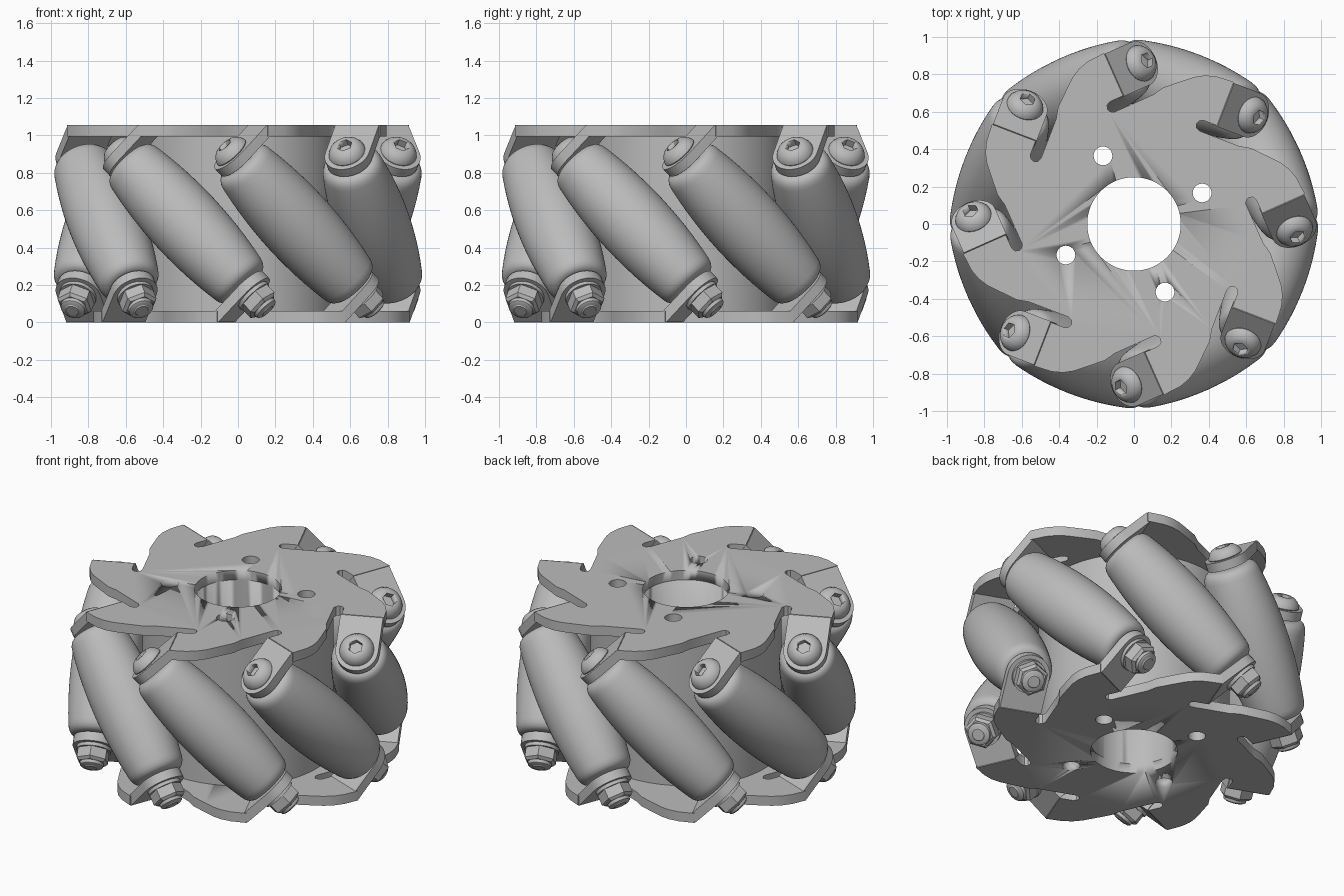
import bpy, bmesh
from math import cos, sin, pi, radians
from mathutils import Matrix

if "Cube" in bpy.data.objects:
    bpy.data.objects.remove(bpy.data.objects["Cube"])

HEIGHT = 1.055          # overall wheel height
MID = HEIGHT / 2
COUNT = 8               # rollers
STEP = 2 * pi / COUNT
START = radians(24)     # turn of the first roller station
PITCH = 0.77            # radius of the roller centres
SHEET = 0.06            # plate thickness

grey = bpy.data.materials.new("light_grey_metal")
grey.use_nodes = True
grey.diffuse_color = (0.5, 0.5, 0.5, 1)
grey.node_tree.nodes["Principled BSDF"].inputs["Base Color"].default_value = (0.5, 0.5, 0.5, 1)


def finish(name, bm, smooth=True):
    bmesh.ops.recalc_face_normals(bm, faces=bm.faces)
    mesh = bpy.data.meshes.new(name)
    bm.to_mesh(mesh)
    bm.free()
    mesh.materials.append(grey)
    obj = bpy.data.objects.new(name, mesh)
    bpy.context.collection.objects.link(obj)
    if smooth:
        activate(obj)
        bpy.ops.object.shade_smooth_by_angle(angle=radians(35))
    return obj


def activate(obj):
    bpy.ops.object.select_all(action="DESELECT")
    obj.select_set(True)
    bpy.context.view_layer.objects.active = obj


def lathe(name, profile, sides=48):
    """Closed solid from (radius, height) points, capped at both ends."""
    bm = bmesh.new()
    rings = [[bm.verts.new((r * cos(2 * pi * i / sides), r * sin(2 * pi * i / sides), z))
              for i in range(sides)] for r, z in profile]
    for low, high in zip(rings, rings[1:]):
        for i in range(sides):
            j = (i + 1) % sides
            bm.faces.new((low[i], low[j], high[j], high[i]))
    bm.faces.new(rings[0])
    bm.faces.new(rings[-1])
    return finish(name, bm)


def slab(name, outline, z0, z1):
    """Flat sheet extruded from an outline."""
    bm = bmesh.new()
    face = bm.faces.new([bm.verts.new((x, y, z0)) for x, y in outline])
    top = bmesh.ops.extrude_face_region(bm, geom=[face])["geom"]
    verts = [g for g in top if isinstance(g, bmesh.types.BMVert)]
    bmesh.ops.translate(bm, verts=verts, vec=(0, 0, z1 - z0))
    return finish(name, bm)


def cut(obj, cutter):
    cutter.hide_render = True
    mod = obj.modifiers.new("cut", "BOOLEAN")
    mod.operation = "DIFFERENCE"
    mod.solver = "EXACT"
    mod.object = cutter
    activate(obj)
    bpy.ops.object.modifier_apply(modifier=mod.name)
    bpy.data.objects.remove(cutter)


def drill(obj):
    """Axle bore and four mounting holes."""
    cut(obj, lathe("bore_cutter", [(0.25, -1), (0.25, 1)], 64))
    for k in range(4):
        hole = lathe("hole_cutter", [(0.05, -1), (0.05, 1)], 32)
        hole.matrix_world = Matrix.Translation((0.4 * cos(radians(24.5 + 90 * k)),
                                                0.4 * sin(radians(24.5 + 90 * k)), 0))
        bpy.context.view_layer.update()
        cut(obj, hole)


# Central hub
hub = lathe("hub", [(0.55, SHEET - MID), (0.55, MID - SHEET)], 96)
drill(hub)
hub.location.z = MID

# Pinwheel side plates: one sector repeated around the wheel
sector = [(0.375, 0.59), (0.15, 0.59), (0.128, 0.6), (0.12, 0.62), (0.128, 0.64), (0.15, 0.65),
          (0.225, 0.65), (0.225, 0.9), (0.13, 0.895), (0.07, 0.878), (0.02, 0.85),
          (-0.035, 0.805), (-0.117, 0.736)]
outline = []
for k in range(COUNT):
    c, s = cos(k * STEP), sin(k * STEP)
    outline += [(c * x - s * y, s * x + c * y) for x, y in sector]

spin = Matrix.Rotation(START, 4, "Z")
lift = Matrix.Translation((0, 0, MID))
flip = Matrix.Rotation(pi, 4, "Y")
for name, side in (("top_plate", Matrix()), ("bottom_plate", flip)):
    plate = slab(name, outline, MID - SHEET, MID)
    # Bring the sheet to its final pose before drilling so the holes line up
    plate.data.transform(spin @ side)
    drill(plate)
    plate.location.z = MID

# Roller station parts, all modelled along their own axis
half = [(0.2 - 0.034 * (i / 6) ** 2, 0.41 * i / 6) for i in range(7)]
half += [(0.16, 0.435), (0.148, 0.455), (0.13, 0.468), (0.11, 0.47)]
roller = lathe("roller", [(r, -z) for r, z in half[:0:-1]] + half, 64)

tab_outline = [(-0.21, -0.125)]
tab_outline += [(0.125 * sin(a), -0.125 * cos(a)) for a in [pi * i / 16 for i in range(17)]]
tab_outline += [(-0.21, 0.125)]
top_tab = slab("top_tab", tab_outline, 0.48, 0.535)
bottom_tab = slab("bottom_tab", tab_outline, 0.48, 0.535)
bottom_tab.data.transform(flip)

bolt_head = lathe("bolt_head", [(0.095, 0.53), (0.1, 0.54), (0.097, 0.552), (0.085, 0.572),
                                (0.068, 0.587), (0.05, 0.594)])
cut(bolt_head, lathe("socket_cutter", [(0.042, 0.555), (0.042, 0.7)], 6))
bolt_shaft = lathe("bolt_shaft", [(0.035, -0.66), (0.045, -0.65), (0.045, 0.535)], 32)
washer = lathe("washer", [(0.1, -0.555), (0.1, -0.53)], 40)
nut = lathe("nut", [(0.08, -0.63), (0.097, -0.615), (0.097, -0.55)], 6)
nut_collar = lathe("nut_collar", [(0.055, -0.655), (0.066, -0.648), (0.07, -0.62)], 32)

# Repeat every station around the wheel, its axis leaning 45 degrees
for part in (roller, top_tab, bottom_tab, bolt_head, bolt_shaft, washer, nut, nut_collar):
    for k in range(COUNT):
        copy = part
        if k:
            copy = part.copy()
            bpy.context.collection.objects.link(copy)
        copy.name = f"{part.name.split('.')[0]}" if not k else f"{part.name}_{k + 1}"
        copy.matrix_world = (lift @ Matrix.Rotation(START + k * STEP, 4, "Z")
                             @ Matrix.Translation((0, PITCH, 0))
                             @ Matrix.Rotation(pi / 4, 4, "Y"))
